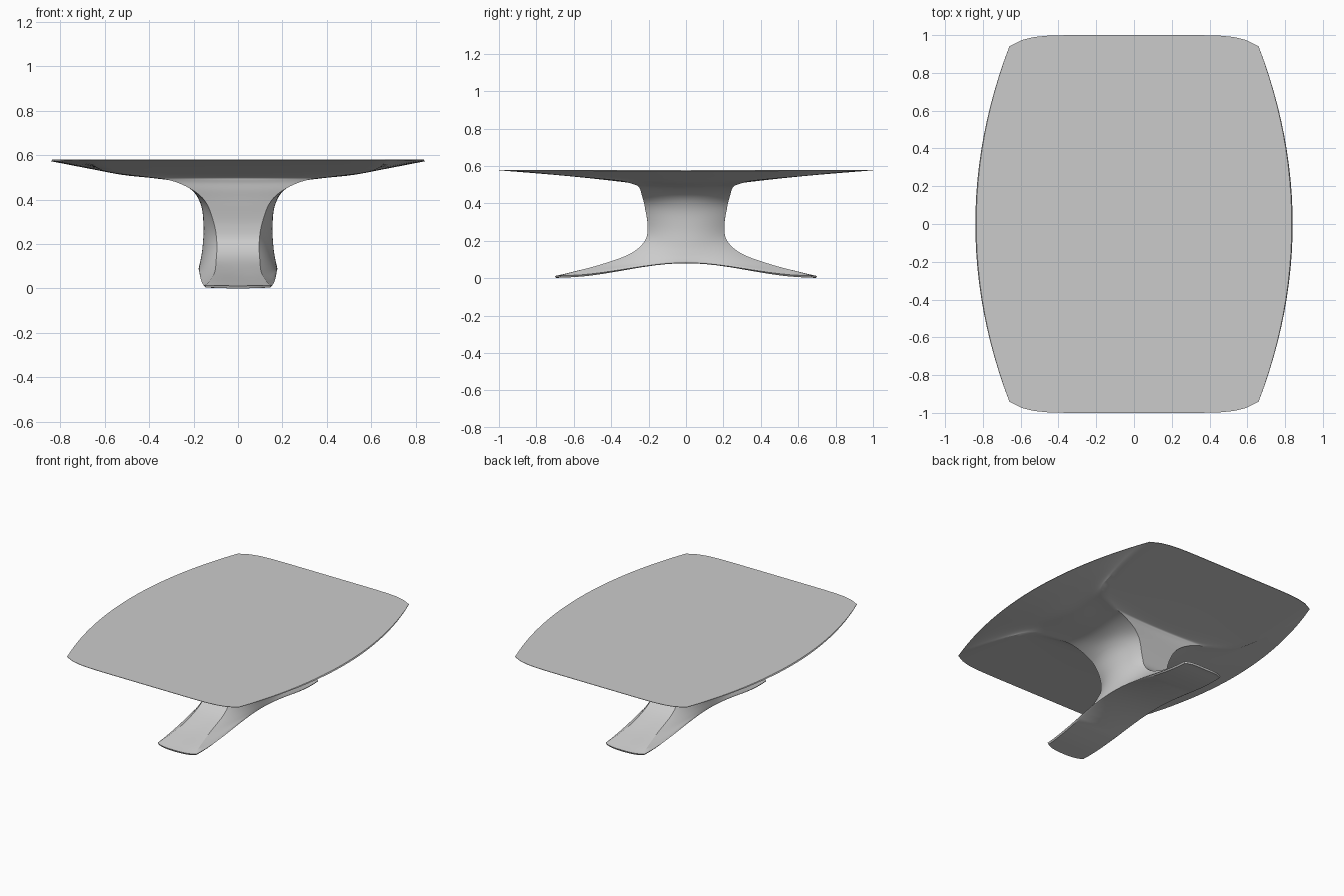
import bpy, bmesh, math

if "Cube" in bpy.data.objects:
    bpy.data.objects.remove(bpy.data.objects["Cube"])

NX, NY, SUB = 24, 20, 5   # points along each x side, each y side, steps per key

# Key sections from rim to feet:
# corner x, y, z | x-side middle x, z | y-side middle y, z
KEYS = [
    (.66, .94, .577, .84, .572, 1.0, .577),
    (.645, .66, .550, .68, .541, .66, .549),
    (.58, .37, .523, .52, .511, .40, .522),
    (.42, .28, .502, .38, .496, .262, .503),
    (.30, .25, .485, .28, .480, .240, .485),
    (.20, .235, .44, .205, .44, .232, .44),
    (.14, .22, .38, .165, .37, .22, .38),
    (.105, .205, .28, .155, .27, .205, .28),
    (.095, .22, .20, .16, .18, .22, .20),
    (.098, .30, .13, .168, .13, .30, .13),
    (.105, .46, .072, .175, .10, .46, .070),
    (.13, .62, .030, .177, .088, .63, .028),
    (.15, .67, .014, .175, .082, .70, .012),
]
TOP = (.66, .94, .58, .835, .58, 1.0, .58)
BOTTOM = (.143, .67, .004, .165, .08, .695, .0)


def spline(a, b, c, d, t):
    return tuple(.5 * (2*q + (r-p)*t + (2*p-5*q+4*r-s)*t*t + (3*q-p-3*r+s)*t**3)
                 for p, q, r, s in zip(a, b, c, d))


def section(k, power):
    """Four-sided closed ring with bowed sides."""
    cx, cy, cz, mx, mz, my, yz = k
    half = []
    for i in range(NX):       # +x side
        t = -1 + 2*i/NX
        half.append((cx + (mx-cx)*(1-t*t), cy*t,
                     cz + (mz-cz)*math.cos(math.pi*t/2)**2))
    for i in range(NY):       # +y side
        t = 1 - 2*i/NY
        half.append((cx*t, cy + (my-cy)*(1-abs(t)**power),
                     cz + (yz-cz)*math.cos(math.pi*t/2)**2))
    return half + [(-x, -y, z) for x, y, z in half]


# Lofted pedestal table: rim, underside, stem and feet in one skin
rings = [section(TOP, 8)]
for i in range(len(KEYS)-1):
    a, b, c = KEYS[max(i-1, 0)], KEYS[i], KEYS[i+1]
    d = KEYS[min(i+2, len(KEYS)-1)]
    for s in range(SUB):
        u = i + s/SUB
        rings.append(section(spline(a, b, c, d, s/SUB), max(2, 8 - 6*u)))
rings += [section(KEYS[-1], 4), section(BOTTOM, 4)]

bm = bmesh.new()
loops = [[bm.verts.new(p) for p in r] for r in rings]
n = len(loops[0])
for r, q in zip(loops, loops[1:]):
    for j in range(n):
        k = (j+1) % n
        bm.faces.new((r[j], q[j], q[k], r[k]))

# Flat table top
bm.faces.new(loops[0])

# Arched foot sole: strips across x and a cap at each toe
low, h = loops[-1], NX + NY
right = low[:NX+1]
left = [low[(h + NX - i) % n] for i in range(NX+1)]
for i in range(NX):
    bm.faces.new((right[i], left[i], left[i+1], right[i+1]))
bm.faces.new(low[NX:h+1])
bm.faces.new(low[h+NX:] + [low[0]])

bmesh.ops.recalc_face_normals(bm, faces=bm.faces)
mesh = bpy.data.meshes.new("pedestal_table")
bm.to_mesh(mesh)
bm.free()
table = bpy.data.objects.new("pedestal_table", mesh)
bpy.context.collection.objects.link(table)
bpy.context.view_layer.objects.active = table
table.select_set(True)
bpy.ops.object.shade_smooth_by_angle(angle=math.radians(32))
